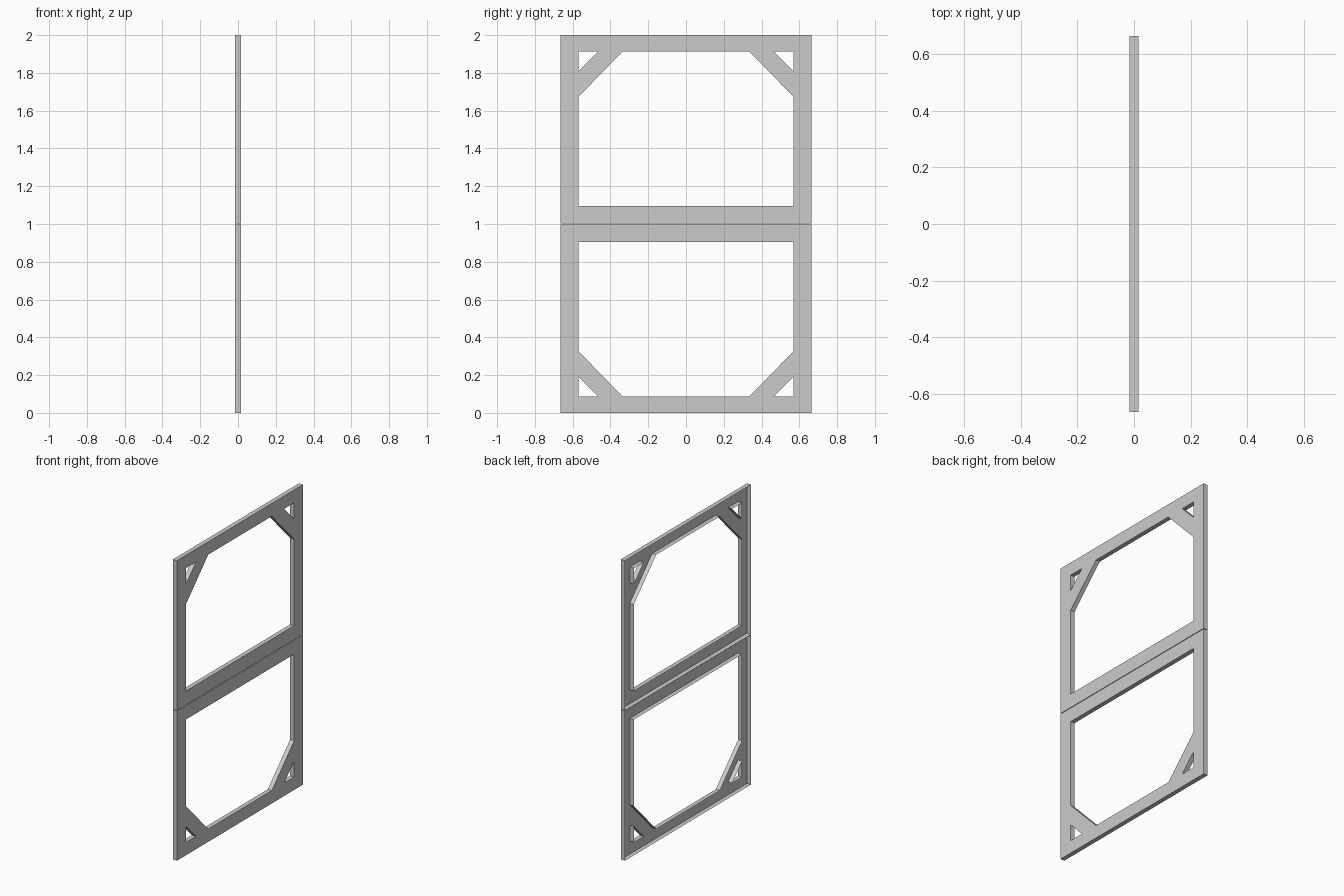
import bpy, bmesh

if "Cube" in bpy.data.objects:
    bpy.data.objects.remove(bpy.data.objects["Cube"])

HALF_W, DEPTH, GAP = 0.664, 0.03, 0.002   # half width, thickness, half seam
WIN_Y, WIN_LO, WIN_HI = 0.57, 1.095, 1.914  # window opening

# Outlines of the upper frame as (y, z)
outer = [(-HALF_W, 1 + GAP), (HALF_W, 1 + GAP), (HALF_W, 2), (-HALF_W, 2)]
window = [(-WIN_Y, WIN_LO), (WIN_Y, WIN_LO), (WIN_Y, 1.672),
          (0.335, WIN_HI), (-0.335, WIN_HI), (-WIN_Y, 1.672)]


def corner_hole(s):
    return [(s * WIN_Y, WIN_HI), (s * 0.465, WIN_HI), (s * WIN_Y, 1.807)]


def make_frame(name, flip):
    bm = bmesh.new()
    edges = []
    for loop in (outer, window, corner_hole(-1), corner_hole(1)):
        vs = [bm.verts.new((DEPTH / 2, y, 2 - z if flip else z)) for y, z in loop]
        edges += [bm.edges.new((vs[i], vs[(i + 1) % len(vs)])) for i in range(len(vs))]
    # Front sheet with openings
    bmesh.ops.triangle_fill(bm, use_beauty=True, edges=edges, normal=(1, 0, 0))
    for f in bm.faces:
        f.normal_update()
        if f.normal.x < 0:
            f.normal_flip()
    front = bm.faces[:]
    # Rim and opening walls, the back stays open
    walls = bmesh.ops.extrude_edge_only(bm, edges=edges)["geom"]
    bmesh.ops.translate(bm, vec=(-DEPTH, 0, 0),
                        verts=[g for g in walls if isinstance(g, bmesh.types.BMVert)])
    bmesh.ops.recalc_face_normals(bm, faces=bm.faces[:])
    if front[0].normal.x < 0:
        bmesh.ops.reverse_faces(bm, faces=bm.faces[:])
    mesh = bpy.data.meshes.new(name)
    bm.to_mesh(mesh)
    bm.free()
    bpy.context.collection.objects.link(bpy.data.objects.new(name, mesh))


make_frame("upper_frame", False)
make_frame("lower_frame", True)
